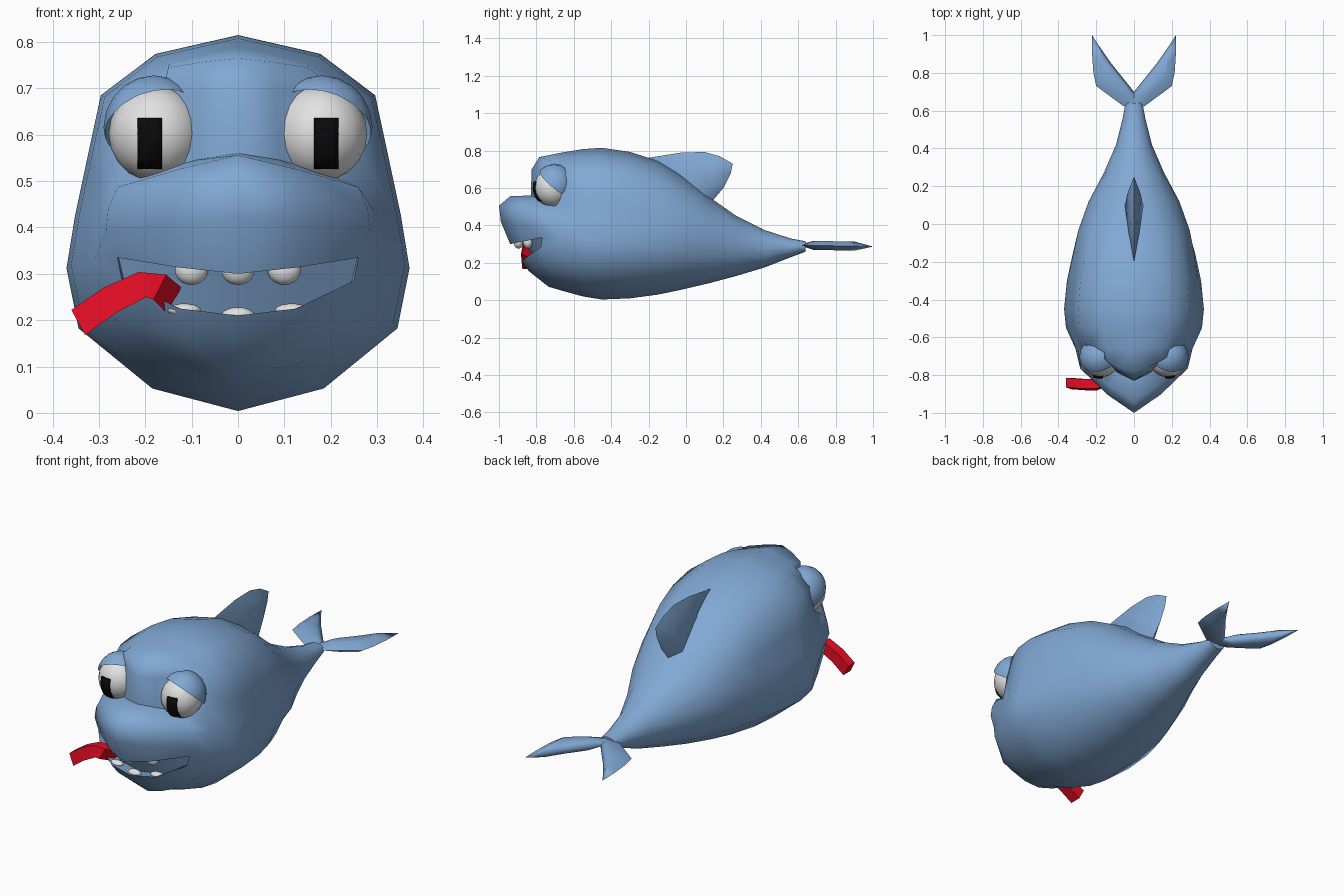
import bpy, bmesh, math
from mathutils import Vector

cube = bpy.data.objects.get("Cube")
if cube:
    bpy.data.objects.remove(cube, do_unlink=True)


def material(name, r, g, b):
    m = bpy.data.materials.new(name)
    m.use_nodes = True
    m.diffuse_color = (r, g, b, 1)
    m.node_tree.nodes["Principled BSDF"].inputs["Base Color"].default_value = (r, g, b, 1)
    return m


BLUE = material("skin blue", .222, .395, .665)
WHITE = material("eye white", .76, .76, .76)
BLACK = material("pupil black", .003, .003, .003)
RED = material("tongue red", .8, .004, .018)


def finish(name, bm, mat, angle=50):
    """Turn a bmesh into a shaded object."""
    bmesh.ops.recalc_face_normals(bm, faces=bm.faces)
    mesh = bpy.data.meshes.new(name)
    bm.to_mesh(mesh)
    bm.free()
    mesh.materials.append(mat)
    ob = bpy.data.objects.new(name, mesh)
    bpy.context.collection.objects.link(ob)
    bpy.ops.object.select_all(action='DESELECT')
    ob.select_set(True)
    bpy.context.view_layer.objects.active = ob
    bpy.ops.object.shade_smooth_by_angle(angle=math.radians(angle))
    return ob


def skin(bm, *verts):
    """Make a face, leaving out repeated corners."""
    corners = list(dict.fromkeys(verts))
    if len(corners) > 2:
        bm.faces.new(corners)


def bridge(bm, a, b):
    for i in range(len(a)):
        j = (i + 1) % len(a)
        skin(bm, a[i], a[j], b[j], b[i])


# Body: half section (width, height), blended to an ellipse towards the tail
SECTION = [(0, 1), (.48, .95), (.8, .84), (.88, .67), (.95, .52),
           (1, .38), (.93, .22), (.5, .06), (0, 0)]
# y, half width, top, bottom, roundness
STATIONS = [(-.66, .31, .79, .05, 0), (-.55, .36, .808, .02, 0),
            (-.45, .37, .815, .004, 0), (-.3, .355, .793, .01, 0),
            (-.15, .33, .745, .03, .3), (-.03, .30, .675, .055, .6),
            (.12, .24, .555, .09, 1), (.27, .16, .45, .13, 1),
            (.42, .095, .375, .175, 1), (.56, .06, .33, .23, 1),
            (.64, .045, .315, .26, 1)]
LAST = len(SECTION) - 1


def body_ring(bm, y, width, top, bottom, rounding):
    half = []
    for i, (sx, sz) in enumerate(SECTION):
        a = math.pi * i / LAST
        x = sx + (math.sin(a) - sx) * rounding
        z = sz + (.5 + .5 * math.cos(a) - sz) * rounding
        half.append((x * width, bottom + z * (top - bottom)))
    other = [(-x, z) for x, z in half[-2:0:-1]]
    return [bm.verts.new((x, y, z)) for x, z in half + other]


bm = bmesh.new()
rings = [body_ring(bm, *s) for s in STATIONS]
for a, b in zip(rings, rings[1:]):
    bridge(bm, a, b)
bm.faces.new(rings[-1])

# Face rows: ring index, edge x y z, centre y z, bend towards the edge
ROWS = [(1, .15, -.72, .745, -.785, .765, .4),
        (2, .165, -.705, .69, -.825, .70, .36),
        (3, .18, -.705, .52, -.83, .56, .36),
        (4, .26, -.75, .487, -.94, .556, .45),
        (4, .28, -.76, .44, -1, .505, .4),
        (5, .285, -.765, .39, -.99, .42, .4),
        (5, .26, -.77, .335, -.94, .30, .4),
        (5, .258, -.755, .337, -.87, .32, .4),
        (5, .245, -.745, .283, -.79, .195, .2),
        (5, .25, -.775, .285, -.88, .21, .2),
        (6, .24, -.74, .19, -.84, .155, .3),
        (7, .15, -.705, .115, -.735, .072, .4)]
UPPER_LIP, LOWER_LIP = 6, 9
front = rings[0]
grid = []
for index, x, y, z, yc, zc, bend in ROWS:
    row = [front[-index]]
    for f in (-1, -.5, 0, .5, 1):
        k = {0: 0, .5: bend, 1: 1}[abs(f)]
        row.append(bm.verts.new((x * f, yc + (y - yc) * k, zc + (z - zc) * k)))
    grid.append(row + [front[index]])
grid = [[front[0]] * 7] + grid + [[front[LAST]] * 7]
for r, (a, b) in enumerate(zip(grid, grid[1:])):
    in_mouth = UPPER_LIP < r <= LOWER_LIP
    for c in range(1, 5) if in_mouth else range(6):
        skin(bm, a[c], a[c + 1], b[c + 1], b[c])
# Mouth corners
lips = grid[UPPER_LIP + 1:LOWER_LIP + 2]
for edge, side in ((1, 0), (5, 6)):
    bm.faces.new([row[edge] for row in lips])
    bm.faces.new([lips[0][edge], lips[-1][edge], lips[0][side]])
finish("body", bm, BLUE, 66)


def blade(name, outline, place, thickness):
    """Flat fin with thin rim and thicker middle."""
    bm = bmesh.new()
    mid = sum((Vector(p) for p in outline), Vector((0, 0))) / len(outline)
    rim = [bm.verts.new(place(u, v, 0)) for u, v in outline]
    for t in (thickness, -thickness):
        inner = [bm.verts.new(place(*mid.lerp(Vector(p), .55), t)) for p in outline]
        bridge(bm, rim, inner)
        bm.faces.new(inner)
    finish(name, bm, BLUE, 85)


# Back fin, thicker at its base, and tail flukes
blade("back_fin",
      [(-.21, .76), (-.02, .79), (.1, .792), (.18, .77), (.25, .73),
       (.24, .68), (.2, .6), (.17, .565), (.1, .48), (-.05, .52)],
      lambda u, v, t: (t * (.85 - v) * 4, u, v), .042)
for side, name in ((1, "left"), (-1, "right")):
    blade(name + "_tail_fluke",
          [(-.02, .6), (.06, .627), (.2, .73), (.215, .8), (.222, .9),
           (.222, 1), (.19, .95), (.12, .85), (0, .7), (-.02, .66)],
          lambda u, v, t: (side * u, v, .287 + (1 - v) * .02 + t), .024)


def ball(name, centre, size, mat, cut=None):
    bm = bmesh.new()
    bmesh.ops.create_uvsphere(bm, u_segments=16, v_segments=10, radius=1)
    for v in bm.verts:
        v.co = Vector(centre) + v.co * Vector(size)
    if cut:
        bmesh.ops.bisect_plane(bm, geom=bm.verts[:] + bm.edges[:] + bm.faces[:],
                               plane_co=Vector(centre) + cut * .012,
                               plane_no=cut, clear_inner=True)
    return finish(name, bm, mat)


# Eyes with lids and curved pupils
for side, name in ((1, "left"), (-1, "right")):
    eye = Vector((side * .178, -.714, .602))
    ball(name + "_eye", eye, (.101, .098, .103), WHITE)
    lid = eye + Vector((side * .003, .01, .014))
    ball(name + "_eyelid", lid, (.109, .11, .112), BLUE, Vector((side * .25, .6, .72)))
    bm = bmesh.new()
    bmesh.ops.create_grid(bm, x_segments=3, y_segments=5, size=1)
    for v in bm.verts:
        dx, dz = v.co.x * .026 + side * .012, v.co.y * .053 - .02
        v.co = eye + Vector((dx, -math.sqrt(.102 ** 2 - dx * dx - dz * dz), dz))
    pupil = finish(name + "_pupil", bm, BLACK)
    plate = pupil.modifiers.new("thickness", 'SOLIDIFY')
    plate.thickness = .008
    plate.offset = 0

# Teeth
for i in (-1, 0, 1):
    out = abs(i)
    ball("upper_tooth", (i * .1, -.895 + out * .05, .308), (.036, .025, .032), WHITE)
    ball("lower_tooth", (i * .116, -.845 + out * .02, .209 + out * .013),
         (.036, .022, .019 - out * .005), WHITE)

# Tongue: a square strip along a bent path, each ring with its own lean
bm = bmesh.new()
strip = []
for x, y, z, lean in ((-.14, -.78, .24, .6), (-.17, -.845, .268, .5),
                      (-.205, -.852, .274, -.3), (-.275, -.85, .24, -.5),
                      (-.343, -.845, .192, -.55)):
    strip.append([bm.verts.new((x + dz * lean, y + dy, z + dz)) for dy, dz in
                  ((-.03, -.024), (-.02, .03), (.03, .03), (.03, -.024))])
for a, b in zip(strip, strip[1:]):
    bridge(bm, a, b)
bm.faces.new(strip[0])
bm.faces.new(strip[-1])
finish("tongue", bm, RED, 30)
